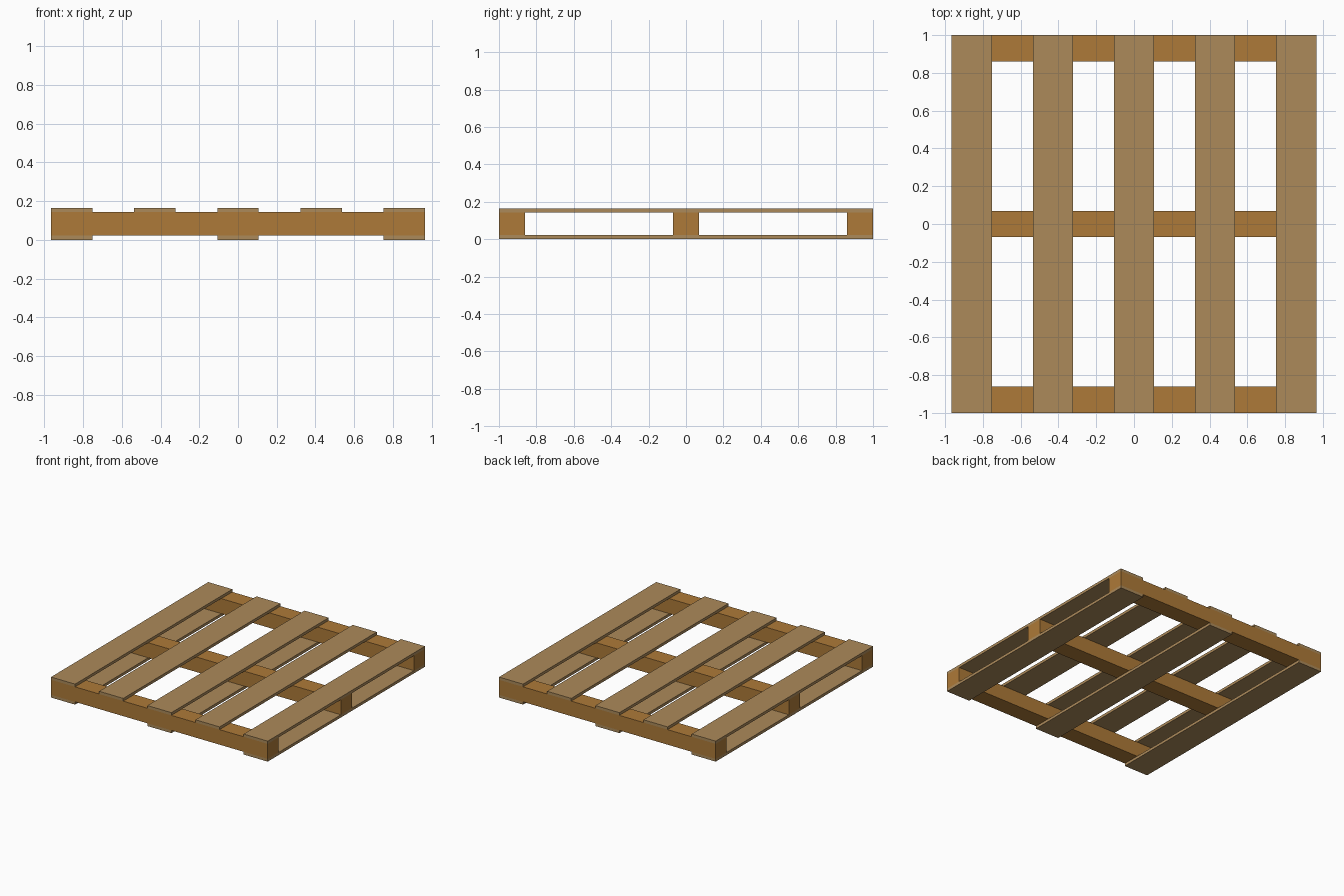
import bpy

if "Cube" in bpy.data.objects:
    bpy.data.objects.remove(bpy.data.objects["Cube"])

def material(name, rgb):
    m = bpy.data.materials.new(name)
    m.diffuse_color = (*rgb, 1.0)
    m.use_nodes = True
    m.node_tree.nodes["Principled BSDF"].inputs["Base Color"].default_value = m.diffuse_color
    return m

brown = material("warm brown wood", (0.42, 0.195, 0.04))
tan = material("pale tan wood", (0.413, 0.254, 0.102))

def box(name, x0, x1, y0, y1, z0, z1, mat):
    bpy.ops.mesh.primitive_cube_add(size=1, location=((x0 + x1) / 2, (y0 + y1) / 2, (z0 + z1) / 2))
    o = bpy.context.object
    o.name = name
    o.scale = (x1 - x0, y1 - y0, z1 - z0)
    bpy.ops.object.transform_apply(location=False, rotation=False, scale=True)
    o.data.materials.append(mat)
    return o

HALF_W, BOARD_W, HEIGHT, THICK = 0.965, 0.214, 0.165, 0.022
pitch = (2 * HALF_W - BOARD_W) / 4

# Three stringers running left to right
for i, y in enumerate((-0.93, 0, 0.93)):
    box(f"stringer_{i + 1}", -HALF_W, HALF_W, y - 0.07, y + 0.07, THICK, HEIGHT - THICK, brown)

# Five deck boards on top, three beneath
for i in range(-2, 3):
    x0, x1 = i * pitch - BOARD_W / 2, i * pitch + BOARD_W / 2
    box(f"top_board_{i + 3}", x0, x1, -1, 1, HEIGHT - THICK, HEIGHT, tan)
    if i % 2 == 0:
        box(f"bottom_board_{i // 2 + 2}", x0, x1, -1, 1, 0, THICK, tan)
